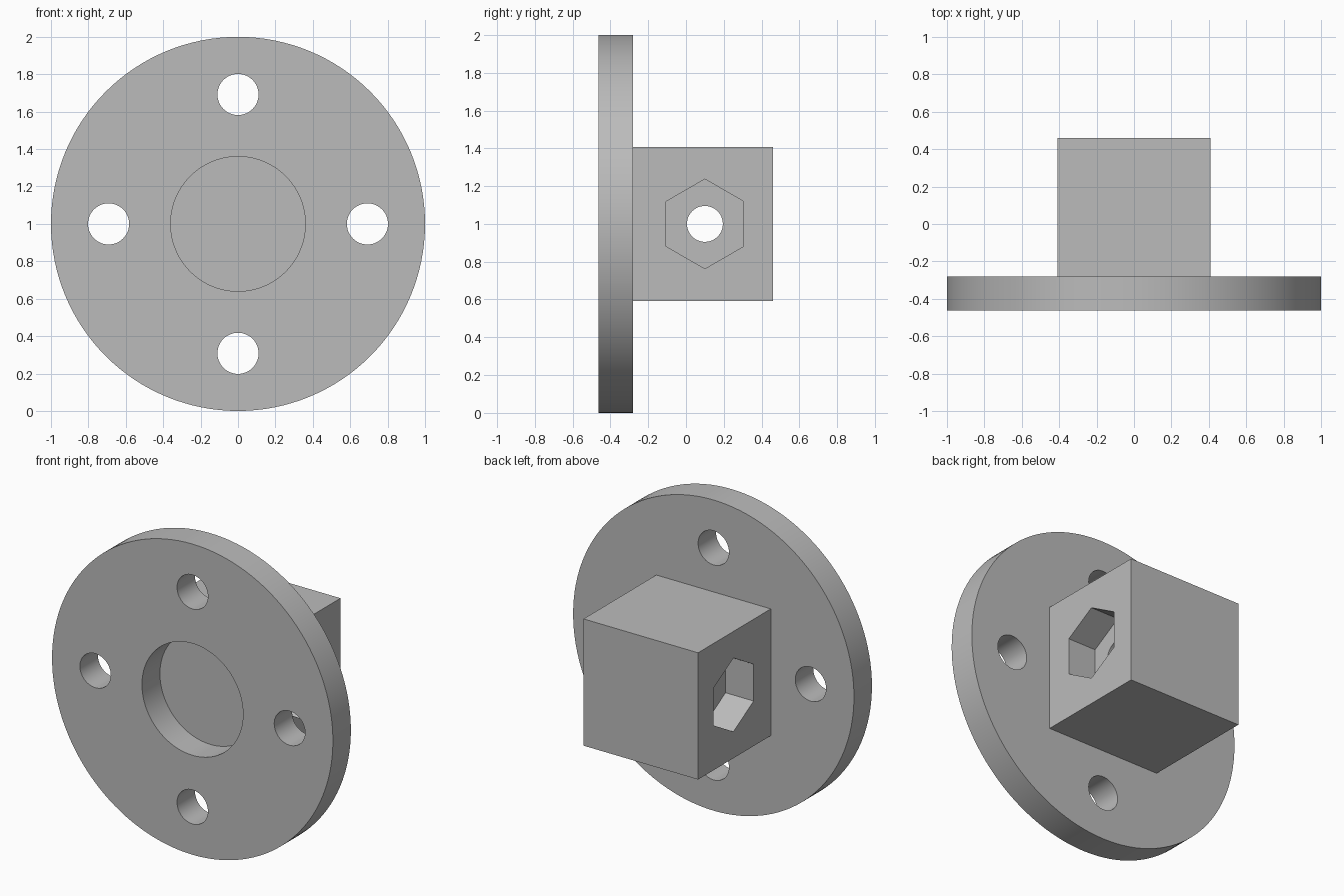
import bpy
from math import pi, sin, cos
from mathutils import Matrix

old = bpy.data.objects.get("Cube")
if old:
    bpy.data.objects.remove(old, do_unlink=True)

grey = bpy.data.materials.new("plain grey")
grey.use_nodes = True
grey.diffuse_color = (0.5, 0.5, 0.5, 1)
grey.node_tree.nodes["Principled BSDF"].inputs["Base Color"].default_value = (0.5, 0.5, 0.5, 1)

MID = 1.0                                # height of the flange axis
FRONT, STEP, BACK = -0.463, -0.28, 0.46  # flange front, flange back, block back
HALF = 0.408                             # half width of the block
BOLT_Y = 0.10                            # cross hole position
POCKET = 0.2                             # depth of the hex pockets


def prism(name, sides, radius, axis, start, end, centre, turn=0.0):
    """Prism along x or y; centre is the position in the other two axes."""
    bpy.ops.mesh.primitive_cylinder_add(vertices=sides, radius=radius, depth=end - start)
    ob = bpy.context.object
    ob.name = name
    mid = (start + end) / 2
    if axis == 'Y':
        place = Matrix.Translation((centre[0], mid, centre[1])) @ Matrix.Rotation(pi / 2, 4, 'X')
    else:
        place = Matrix.Translation((mid, centre[0], centre[1])) @ Matrix.Rotation(pi / 2, 4, 'Y')
    ob.data.transform(place @ Matrix.Rotation(turn, 4, 'Z'))
    ob.data.materials.append(grey)
    return ob


def combine(target, tool, operation):
    """Apply a boolean and discard the tool."""
    mod = target.modifiers.new(tool.name, 'BOOLEAN')
    mod.operation = operation
    mod.solver = 'EXACT'
    mod.object = tool
    bpy.context.view_layer.objects.active = target
    bpy.ops.object.modifier_apply(modifier=mod.name)
    bpy.data.objects.remove(tool, do_unlink=True)


# Round flange plate
mount = prism("flange_mount", 128, 1.0, 'Y', FRONT, STEP, (0, MID))

# Square block behind the flange, rooted inside the plate
root = -0.4
bpy.ops.mesh.primitive_cube_add(size=1)
block = bpy.context.object
block.name = "block"
block.data.transform(Matrix.Translation((0, (root + BACK) / 2, MID))
                     @ Matrix.Diagonal((2 * HALF, BACK - root, 2 * HALF, 1)))
block.data.materials.append(grey)
combine(mount, block, 'UNION')

# Blind bore in the front of the flange
combine(mount, prism("bore", 96, 0.36, 'Y', FRONT - 0.1, STEP, (0, MID)), 'DIFFERENCE')

# Four mounting holes
for i in range(4):
    a = i * pi / 2
    spot = (0.692 * cos(a), MID + 0.692 * sin(a))
    combine(mount, prism("mounting_hole", 48, 0.11, 'Y', FRONT - 0.1, STEP + 0.1, spot), 'DIFFERENCE')

# Cross hole, with a hexagonal pocket at each end
combine(mount, prism("cross_hole", 48, 0.095, 'X', -0.6, 0.6, (BOLT_Y, MID)), 'DIFFERENCE')
for start, end in ((HALF - POCKET, 0.6), (-0.6, POCKET - HALF)):
    combine(mount, prism("hex_pocket", 6, 0.237, 'X', start, end, (BOLT_Y, MID), pi / 2), 'DIFFERENCE')

# Smooth round walls, crisp edges
bpy.ops.object.select_all(action='DESELECT')
mount.select_set(True)
bpy.context.view_layer.objects.active = mount
bpy.ops.object.shade_smooth_by_angle(angle=pi / 6)
